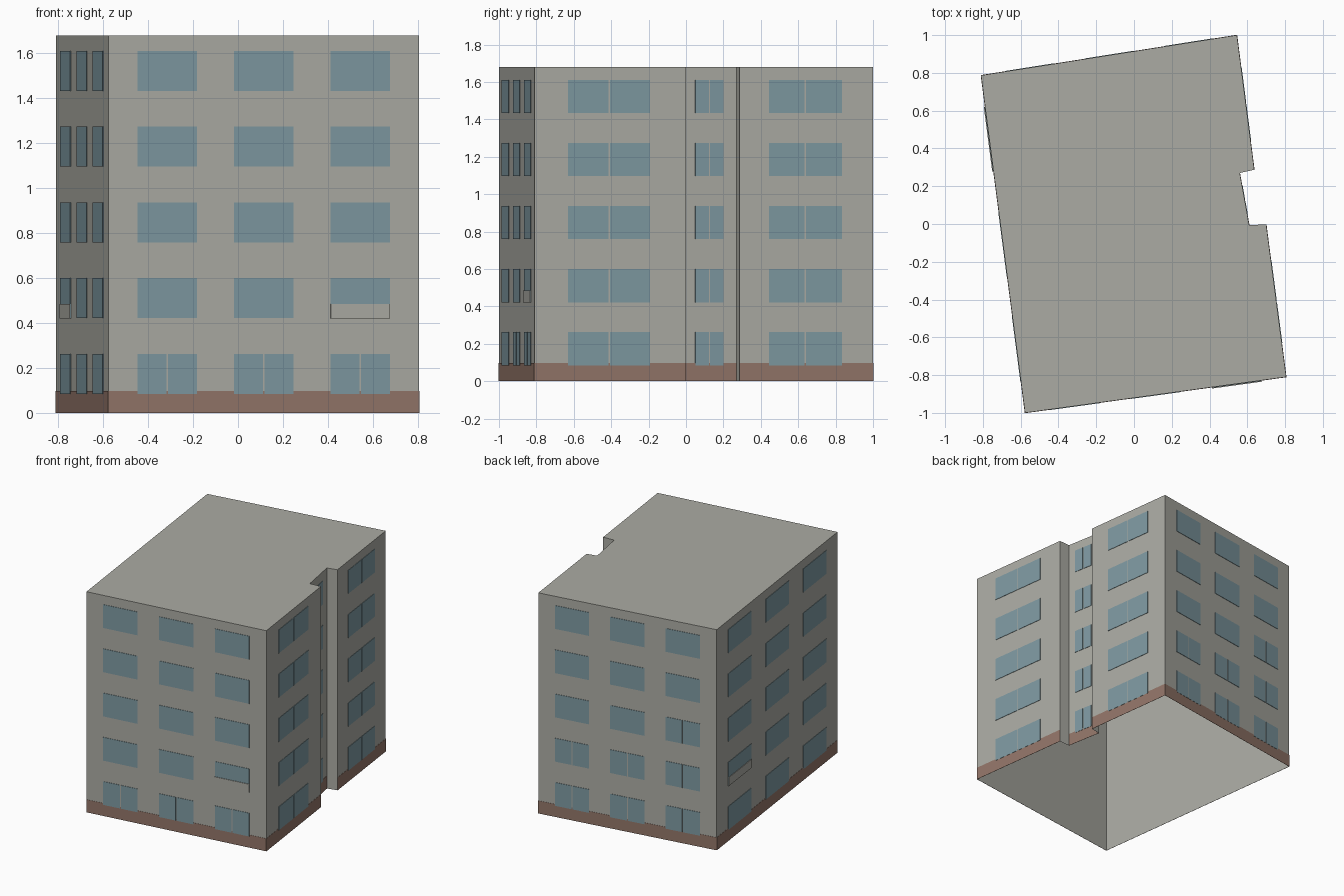
import bpy
import bmesh
from mathutils import Vector

HEIGHT = 1.68
FLOORS, PITCH = 5, 0.337
SILL, WINDOW_H = 0.085, 0.178
GAP = 0.008

# Footprint corners, counter-clockwise from the front right corner
FOOTPRINT = [Vector(p) for p in (
    (-0.577, -1.0), (0.806, -0.81), (0.70, -0.002), (0.61, -0.006),
    (0.56, 0.27), (0.637, 0.287), (0.545, 1.0), (-0.81, 0.787))]

cube = bpy.data.objects.get("Cube")
if cube:
    bpy.data.objects.remove(cube, do_unlink=True)


def make_material(name, color):
    mat = bpy.data.materials.new(name)
    mat.use_nodes = True
    mat.diffuse_color = (*color, 1)
    bsdf = next(n for n in mat.node_tree.nodes if n.type == 'BSDF_PRINCIPLED')
    bsdf.inputs["Base Color"].default_value = (*color, 1)
    bsdf.inputs["Roughness"].default_value = 0.9
    return mat


wall_grey = make_material("wall grey", (0.41, 0.41, 0.37))
glass_blue = make_material("window blue", (0.21, 0.32, 0.36))
plinth_brown = make_material("plinth brown", (0.29, 0.18, 0.14))


def make_object(name, bm, mat):
    mesh = bpy.data.meshes.new(name)
    bm.to_mesh(mesh)
    bm.free()
    mesh.materials.append(mat)
    obj = bpy.data.objects.new(name, mesh)
    bpy.context.collection.objects.link(obj)
    return obj


def add_plate(bm, side, t0, t1, z0, z1, depth):
    """Thin slab on one wall, spanning fractions t0 to t1 of its length."""
    a, b = FOOTPRINT[side], FOOTPRINT[(side + 1) % len(FOOTPRINT)]
    d = (b - a).normalized()
    out = Vector((d.y, -d.x)) * depth
    rings = []
    for shift in (Vector((0, 0)), out):
        p, q = a.lerp(b, t0) + shift, a.lerp(b, t1) + shift
        rings.append([bm.verts.new((*c, z))
                      for c, z in ((p, z0), (q, z0), (q, z1), (p, z1))])
    back, front = rings
    bm.faces.new(front)
    for i in range(4):
        j = (i + 1) % 4
        bm.faces.new((back[i], back[j], front[j], front[i]))


# Wall shell: walls and flat roof, open underneath
bm = bmesh.new()
low = [bm.verts.new((*p, 0)) for p in FOOTPRINT]
top = [bm.verts.new((*p, HEIGHT)) for p in FOOTPRINT]
for i in range(len(low)):
    j = (i + 1) % len(low)
    bm.faces.new((low[i], low[j], top[j], top[i]))
bm.faces.new(top)
make_object("building_shell", bm, wall_grey)

# Facades: footprint side, window columns, and which windows are split in two
WIDE = [(0.094, 0.285), (0.404, 0.596), (0.715, 0.906)]
FACADES = {
    "front": (0, WIDE, lambda row, col: row == 0),
    "left_fore": (1, [(0.222, 0.765)], lambda row, col: True),
    "left_recess": (3, [(0.2, 0.75)], lambda row, col: True),
    "left_rear": (5, [(0.22, 0.765)], lambda row, col: True),
    "back": (6, WIDE, lambda row, col: row < 2 or (row == 2 and col == 2)),
    "right": (7, WIDE, lambda row, col: False),
}

for name, (side, columns, is_split) in FACADES.items():
    # Plinth band
    bm = bmesh.new()
    add_plate(bm, side, 0, 1, 0, 0.097, 0.0015)
    make_object(name + "_plinth", bm, plinth_brown)

    # Window panes
    length = (FOOTPRINT[(side + 1) % len(FOOTPRINT)] - FOOTPRINT[side]).length
    half = GAP / 2 / length
    bm = bmesh.new()
    for row in range(FLOORS):
        z = SILL + row * PITCH
        for col, (t0, t1) in enumerate(columns):
            mid = (t0 + t1) / 2
            panes = [(t0, t1)]
            if is_split(row, col):
                panes = [(t0, mid - half), (mid + half, t1)]
            for p0, p1 in panes:
                add_plate(bm, side, p0, p1, z, z + WINDOW_H, 0.003)
    make_object(name + "_windows", bm, glass_blue)

# Parapet panels covering the lower part of two first-floor windows
for name, side, col in (("front_panel", 0, 2), ("right_panel", 7, 0)):
    bm = bmesh.new()
    t0, t1 = WIDE[col]
    z = SILL + PITCH
    add_plate(bm, side, t0, t1, z - 0.002, z + 0.063, 0.007)
    make_object(name, bm, wall_grey)
